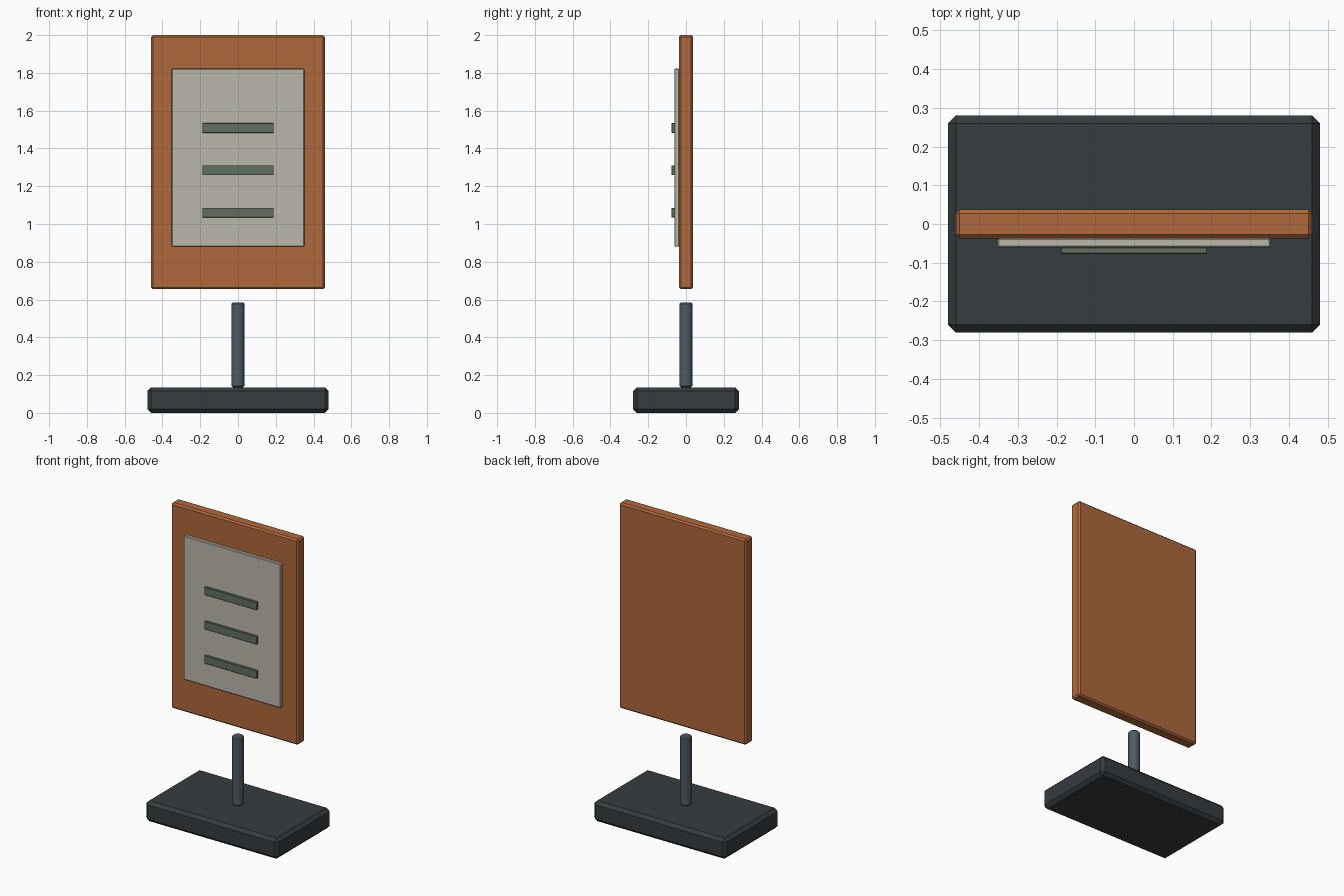
import bpy
import bmesh

if "Cube" in bpy.data.objects:
    bpy.data.objects.remove(bpy.data.objects["Cube"])


def material(name, rgb):
    m = bpy.data.materials.new(name)
    m.diffuse_color = (*rgb, 1.0)
    m.use_nodes = True
    m.node_tree.nodes["Principled BSDF"].inputs["Base Color"].default_value = m.diffuse_color
    return m


def finish(name, bm, loc, mat, edges, bevel):
    if bevel:
        bmesh.ops.bevel(bm, geom=edges, offset=bevel, segments=1,
                        affect='EDGES', profile=0.5)
    mesh = bpy.data.meshes.new(name)
    bm.to_mesh(mesh)
    bm.free()
    mesh.materials.append(mat)
    obj = bpy.data.objects.new(name, mesh)
    obj.location = loc
    bpy.context.collection.objects.link(obj)
    return obj


def box(name, x, y, z, mat, bevel=0.0):
    """Chamfered box from (min, max) ranges on each axis."""
    bm = bmesh.new()
    bmesh.ops.create_cube(bm, size=1.0)
    bmesh.ops.scale(bm, vec=(x[1] - x[0], y[1] - y[0], z[1] - z[0]), verts=bm.verts)
    return finish(name, bm, [(a + b) / 2 for a, b in (x, y, z)], mat, bm.edges[:], bevel)


def post(name, radius, z, mat, bevel):
    """Upright cylinder with chamfered rims."""
    bm = bmesh.new()
    bmesh.ops.create_cone(bm, cap_ends=True, segments=16, radius1=radius,
                          radius2=radius, depth=z[1] - z[0])
    rims = [e for e in bm.edges if abs(e.verts[0].co.z - e.verts[1].co.z) < 1e-4]
    return finish(name, bm, (0, 0, (z[0] + z[1]) / 2), mat, rims, bevel)


orange = material("orange", (0.43, 0.14, 0.045))
cream = material("cream", (0.50, 0.48, 0.41))
green = material("grey_green", (0.12, 0.16, 0.115))
dark = material("dark_slate", (0.037, 0.045, 0.051))
steel = material("steel", (0.07, 0.105, 0.13))

# Foot and post
box("base", (-0.48, 0.48), (-0.28, 0.28), (0, 0.135), dark, 0.02)
pole = post("post", 0.035, (0.135, 0.585), steel, 0.008)
bpy.ops.object.select_all(action='DESELECT')
pole.select_set(True)
bpy.context.view_layer.objects.active = pole
bpy.ops.object.shade_smooth_by_angle()

# Board, floating just above the post
box("board", (-0.46, 0.46), (-0.0375, 0.0375), (0.655, 2.0), orange, 0.01)

# Notice sheet on the front of the board
box("sheet", (-0.352, 0.352), (-0.061, -0.036), (0.88, 1.822), cream, 0.004)

# Raised bars on the sheet
for i in range(3):
    zc = 1.06 + 0.2245 * i
    box(f"bar_{i + 1}", (-0.189, 0.189), (-0.077, -0.06), (zc - 0.026, zc + 0.026), green, 0.002)
